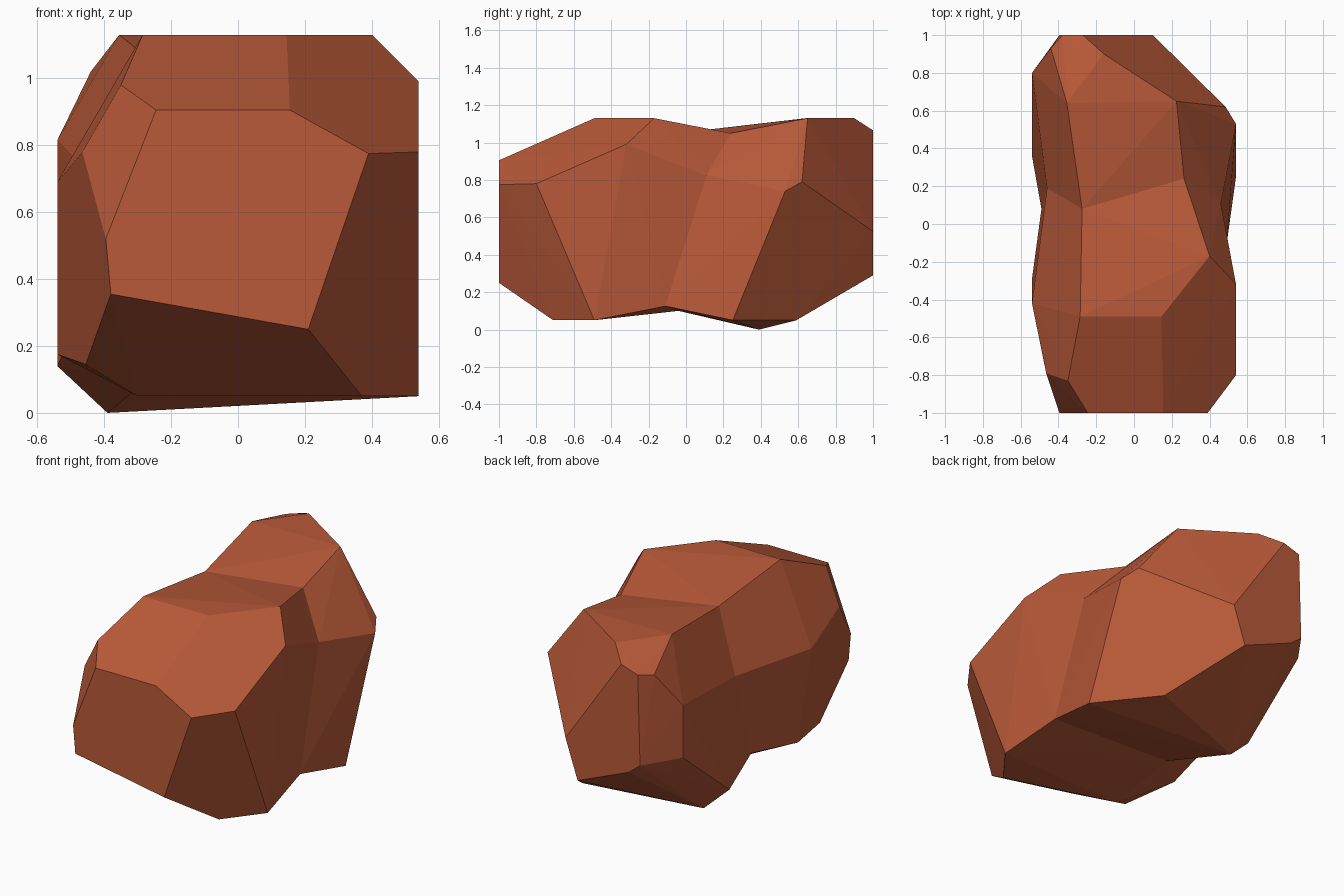
import bpy, bmesh
from mathutils import Vector

if "Cube" in bpy.data.objects:
    bpy.data.objects.remove(bpy.data.objects["Cube"])


def at_y(y, profile):
    """Turn an (x, z) profile into points on the plane of constant y."""
    return [(x, y, z) for x, z in profile]


# Waist: the crease where the two lobes of the boulder meet
waist = [(.265, .24, 1.05), (.46, .11, .825), (.49, -.11, .125), (-.27, -.04, .10),
         (-.49, .08, .24), (-.46, .19, .735), (-.275, .08, 1.065)]

# Front lobe: flat front facet, crown, shoulders, underside
front_facet = at_y(-1, [(-.245, .905), (.155, .905), (.39, .775),
                        (.21, .25), (-.38, .355), (-.395, .52)])
front_crown = [(-.285, -.49, 1.13), (.145, -.49, 1.13), (.40, -.17, 1.13)]
front_shoulders = [(-.35, -.83, .98), (-.465, -.79, .78), (-.54, -.42, .69),
                   (.54, -.80, .78), (.54, -.32, .99)]
front_underside = [(.37, -.71, .05), (.54, -.49, .05), (-.30, -.51, .05),
                   (-.455, -.62, .145), (-.54, -.29, .175)]

# Back lobe: flat back facet, crown, flanks, underside
back_facet = at_y(1, [(-.27, 1.065), (-.38, 1.03), (-.395, .49),
                      (-.32, .43), (.02, .29), (.10, .525)])
back_crown = [(.225, .65, 1.13), (-.16, .90, 1.13), (-.355, .64, 1.13)]
back_flanks = [(-.44, .93, 1.02), (-.54, .80, .815), (-.54, .80, .50),
               (.485, .62, .79), (.54, .53, .74)]
back_underside = [(.54, .25, .05), (.27, .59, .05), (-.39, .39, 0), (-.54, .36, .14)]


def add_lobe(bm, points):
    """Wrap a lobe in a convex hull and leave it open at the waist."""
    lobe = bmesh.new()
    verts = [lobe.verts.new(p) for p in points + waist]
    bmesh.ops.convex_hull(lobe, input=verts)
    ring = [Vector(p) for p in waist]

    def on_waist(v):
        return any((v.co - r).length < 1e-4 for r in ring)

    caps = [f for f in lobe.faces if all(on_waist(v) for v in f.verts)]
    bmesh.ops.delete(lobe, geom=caps, context='FACES')
    copies = {}
    for f in lobe.faces:
        for v in f.verts:
            if v not in copies:
                copies[v] = bm.verts.new(v.co)
        bm.faces.new([copies[v] for v in f.verts])
    lobe.free()


# Boulder: both lobes welded at the waist
bm = bmesh.new()
add_lobe(bm, front_facet + front_crown + front_shoulders + front_underside)
add_lobe(bm, back_facet + back_crown + back_flanks + back_underside)
bmesh.ops.remove_doubles(bm, verts=bm.verts[:], dist=1e-4)
bmesh.ops.holes_fill(bm, edges=[e for e in bm.edges if e.is_boundary], sides=0)
bmesh.ops.recalc_face_normals(bm, faces=bm.faces[:])

mesh = bpy.data.meshes.new("boulder")
bm.to_mesh(mesh)
bm.free()

clay = bpy.data.materials.new("red_clay_stone")
clay.diffuse_color = (.48, .10, .04, 1)
clay.use_nodes = True
clay.node_tree.nodes["Principled BSDF"].inputs["Base Color"].default_value = clay.diffuse_color
mesh.materials.append(clay)

boulder = bpy.data.objects.new("boulder", mesh)
bpy.context.collection.objects.link(boulder)
